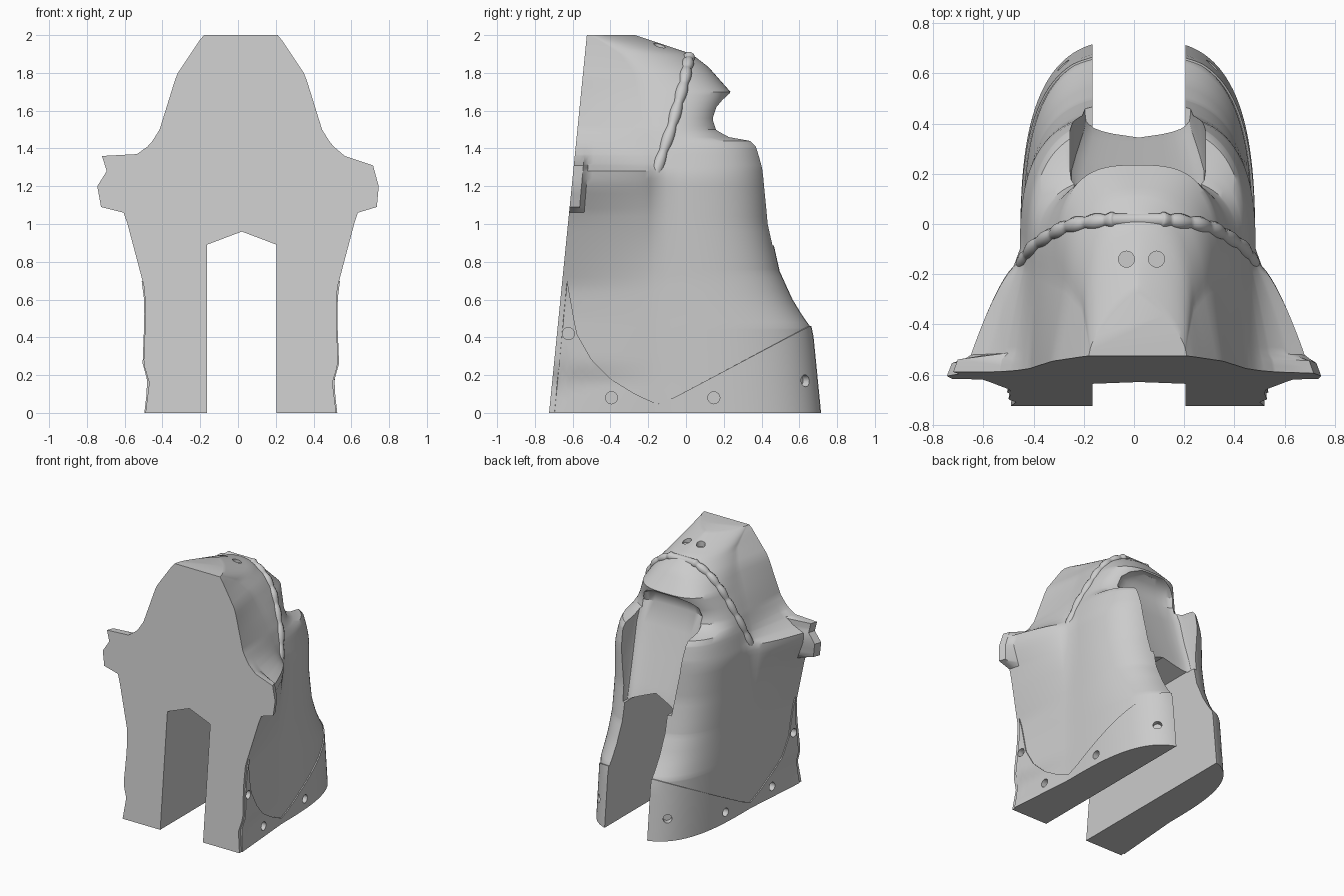
import bpy, bmesh, math
from mathutils import Vector

if "Cube" in bpy.data.objects:
    bpy.data.objects.remove(bpy.data.objects["Cube"])

grey = bpy.data.materials.new("plain grey")
grey.use_nodes = True
grey.diffuse_color = (0.6, 0.6, 0.6, 1)
grey.node_tree.nodes["Principled BSDF"].inputs["Base Color"].default_value = (0.6, 0.6, 0.6, 1)

CENTRE = 0.015

# Profiles: pairs of (height, value)
LOWER = [(0, .505), (.16, .485), (.26, .515), (.5, .505), (.66, .51), (1, .6), (1.06, .62)]
EAR_L = [(1.09, .72), (1.2, .73), (1.31, .7), (1.36, .55)]
EAR_R = [(1.09, .74), (1.2, .76), (1.28, .71), (1.36, .735), (1.37, .55)]
SHELF = [(1.15, .66), (1.22, .69), (1.28, .69), (1.33, .58), (1.37, .53)]
HOOD = [(1.42, .48), (1.5, .43), (1.79, .34), (1.97, .22), (2, .195)]
WAIST = [(0, .46), (.7, .455), (1.25, .47), (1.4, .44), (1.5, .41), (1.6, .37),
         (1.8, .28), (1.9, .22), (2, .19)]
WAIST_Y = [(1.35, -.15), (1.8, -.25), (1.9, -.33), (2, -.5)]
BACK = [(0, .725), (.1, .715), (.45, .68), (.52, .63), (.6, .58), (.75, .51), (.88, .48),
        (1, .455), (1.3, .44), (1.41, .42), (1.44, .39), (1.46, .27), (1.5, .19),
        (1.56, .18), (1.66, .22), (1.7, .235), (1.83, .12), (1.9, .03), (1.95, -.12), (2, -.27)]
ROUND = [(0, 3), (1.7, 3), (1.9, 2), (2, 1.3)]
FLARE = [(.7, 1), (1, .75), (1.28, .65), (1.4, 1)]
RIM_TOP = [(-.63, .7), (-.58, .42), (-.5, .28), (-.4, .18), (-.27, .1), (-.14, .04),
           (.2, .22), (.65, .46)]


def at(table, z):
    if z <= table[0][0]:
        return table[0][1]
    for (a, p), (b, q) in zip(table, table[1:]):
        if z <= b:
            return p + (q - p) * (z - a) / (b - a)
    return table[-1][1]


def front_y(z):
    return -.725 + .1 * z


def skin(z, s, side):
    """Point on the outer skin; s runs from the front edge (0) to the back middle (1)."""
    waist, wy, back, n = at(WAIST, z), at(WAIST_Y, z), at(BACK, z), at(ROUND, z)
    if s < .4:
        u = s / .4
        y = front_y(z) + u * (wy - front_y(z))
        wide = at(LOWER + SHELF + HOOD, z)
        x = waist + (wide - waist) * (1 - u) ** at(FLARE, z)
        if s < .06:
            ear = at(LOWER + (EAR_L if side > 0 else EAR_R) + HOOD, z)
            x += (ear - wide) * (1 - s)
    else:
        angle = (s - .4) / .6 * math.pi / 2
        x = waist * max(math.cos(angle), 0) ** (2 / n)
        y = wy + (back - wy) * math.sin(angle) ** (2 / n)
    return Vector((CENTRE + side * x, y, z))


def finish(name, bm):
    bmesh.ops.remove_doubles(bm, verts=bm.verts, dist=.0002)
    bmesh.ops.recalc_face_normals(bm, faces=bm.faces)
    mesh = bpy.data.meshes.new(name)
    bm.to_mesh(mesh)
    bm.free()
    mesh.materials.append(grey)
    obj = bpy.data.objects.new(name, mesh)
    bpy.context.collection.objects.link(obj)
    return obj


def loft(name, rings):
    """Closed solid through equal-length rings."""
    bm = bmesh.new()
    rows = [[bm.verts.new(p) for p in ring] for ring in rings]
    for low, high in zip(rows, rows[1:]):
        for i in range(len(low)):
            j = (i + 1) % len(low)
            bm.faces.new((low[i], low[j], high[j], high[i]))
    bm.faces.new(rows[0])
    bm.faces.new(rows[-1])
    return finish(name, bm)


def carve(obj, cutters):
    for cutter in cutters:
        mod = obj.modifiers.new("cut", 'BOOLEAN')
        mod.operation, mod.solver, mod.object = 'DIFFERENCE', 'EXACT', cutter
    graph = bpy.context.evaluated_depsgraph_get()
    mesh = bpy.data.meshes.new_from_object(obj.evaluated_get(graph))
    obj.modifiers.clear()
    obj.data = mesh


def peg(point, direction):
    bm = bmesh.new()
    bmesh.ops.create_cone(bm, cap_ends=True, segments=16, radius1=.032, radius2=.032, depth=.07)
    obj = finish("hole_cutter", bm)
    obj.rotation_euler = Vector(direction).to_track_quat('Z', 'Y').to_euler()
    obj.location = point
    return obj


# Main solid: hood, cheeks and lower sides
COLS = 44
levels = sorted({round(i * .04, 3) for i in range(51)} | {z for z, v in BACK + EAR_L + EAR_R}
                | {1.06, 1.93, 1.97, 1.99})
steps = [i / COLS for i in range(COLS + 1)]
body = loft("helmet_body", [[skin(z, s, 1) for s in steps]
                            + [skin(z, s, -1) for s in reversed(steps[:-1])] for z in levels])

# Raised lower rim on both sides
rims = []
for side in (1, -1):
    rings = []
    for i in range(65):
        s = .02 + .97 * i / 64
        top = .4
        for k in range(12):
            top = .5 * (top + at(RIM_TOP, skin(top, s, side).y))
        ring = []
        for k, out in [(k, .008) for k in range(9)] + [(k, -.03) for k in range(8, -1, -1)]:
            z = top * k / 8
            along = skin(z, min(s + .01, 1), side) - skin(z, s - .01, side)
            normal = Vector((along.y, -along.x * side, 0)).normalized()
            normal = Vector((normal.x * side, normal.y, 0))
            ring.append(skin(z, s, side) + normal * out)
        rings.append(ring)
    rims.append(loft("lower_rim_" + ("left" if side > 0 else "right"), rings))

# Slot through the lower half with a peaked roof
slot_outline = [(-.165, -.2), (.205, -.2), (.205, .89), (.02, .96), (-.165, .89)]
slot = loft("slot_cutter", [[(x, y, z) for x, z in slot_outline] for y in (-1.2, 1.2)])

# Face opening, rounded at its inner corners
OPENING = [(.885, .21, .37), (1, .22, .33), (1.2, .25, .24), (1.4, .27, .17),
           (1.55, .27, .11), (1.62, .24, .12), (1.66, .19, .15), (1.69, .1, .19)]
rings = []
for z, w, floor in OPENING:
    inner = []
    for i in range(13):
        a = math.pi * i / 12
        inner.append((CENTRE + w * math.copysign(abs(math.cos(a)) ** .6, math.cos(a)),
                      floor + .07 * (1 - math.sin(a) ** .6), z))
    rings.append([(CENTRE + w, 1, z)] + inner + [(CENTRE - w, 1, z)])
opening = loft("opening_cutter", rings)

# Rivet holes along the rim and on the crown
holes = [peg((x, -.14, 1.955), (0, 0, 1)) for x in (-.03, .09)]
for side in (1, -1):
    for y, z in ((-.61, .42), (-.38, .08), (.12, .08), (.62, .17)):
        s = min(steps, key=lambda t: abs(skin(z, t, side).y - y))
        p = skin(z, s, side)
        holes.append(peg(p, (side, 1.2 if y > .5 else 0, 0)))

carve(body, [slot, opening] + holes)
for rim in rims:
    carve(rim, [slot] + holes[2:])
for cutter in [slot, opening] + holes:
    bpy.data.objects.remove(cutter)

# Scalloped band around the hood edge
EDGE_Y = [(1.24, -.17), (1.5, -.08), (1.75, -.01), (1.9, .02)]


def band_point(t):
    z = 1.24 + .645 * math.cos(t)
    wy, back, n = at(WAIST_Y, z), at(BACK, z), at(ROUND, z)
    y = at(EDGE_Y, z)
    f = min(max((y - wy) / (back - wy), 0), 1)
    x = at(WAIST, z) * (1 - f ** n) ** (1 / n) - .008
    return (CENTRE + math.copysign(x, t), y, z, 1)


band = bpy.data.curves.new("scalloped_band", 'CURVE')
band.dimensions = '3D'
band.bevel_depth = .036
band.bevel_resolution = 3
band.use_fill_caps = True
spline = band.splines.new('POLY')
COUNT = 160
spline.points.add(COUNT - 1)
for i, p in enumerate(spline.points):
    t = math.pi * (i / (COUNT - 1) - .5)
    p.co = band_point(t)
    p.radius = .65 + .25 * abs(math.sin(t * 14))
band.materials.append(grey)
band_obj = bpy.data.objects.new("scalloped_band", band)
bpy.context.collection.objects.link(band_obj)

# Smooth shading with sharp creases kept
bpy.ops.object.select_all(action='DESELECT')
for obj in [body] + rims:
    obj.select_set(True)
bpy.context.view_layer.objects.active = body
bpy.ops.object.shade_smooth_by_angle(angle=math.radians(32))
